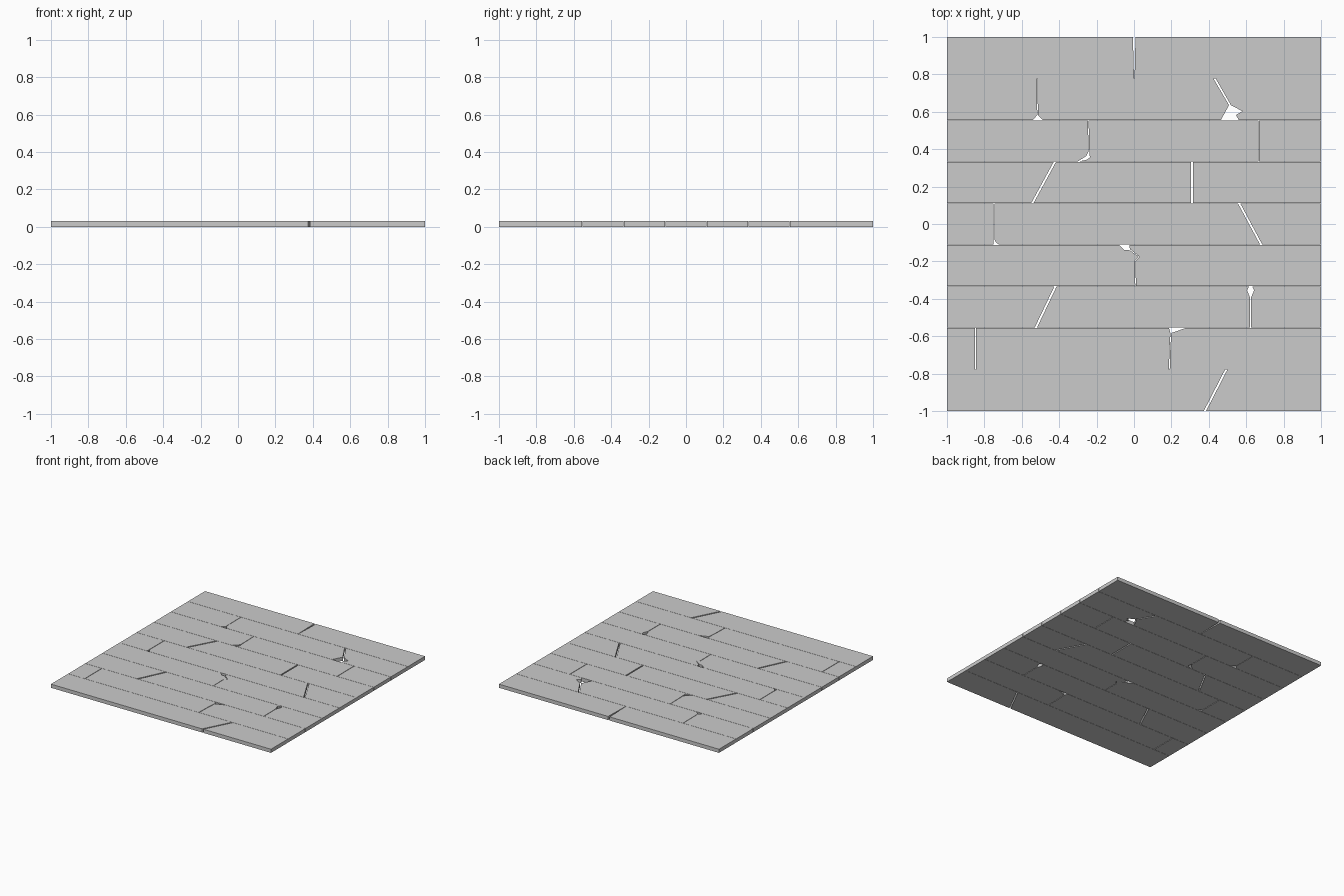
import bpy, bmesh

if "Cube" in bpy.data.objects:
    bpy.data.objects.remove(bpy.data.objects["Cube"])

ROWS = 9
ROW_H = 2.0 / ROWS
THICK = 0.03
SEAM = 0.001      # half of the narrow gap between rows


def straight(x_top, x_bottom, gap=0.004):
    """Joint cut by one straight saw line: (left side, right side)."""
    h = gap / 2
    return ([(x_top - h, 0), (x_bottom - h, 1)],
            [(x_top + h, 0), (x_bottom + h, 1)])


def plank(name, outline):
    """Flat board extruded from an outline."""
    bm = bmesh.new()
    face = bm.faces.new([bm.verts.new((x, y, 0)) for x, y in outline])
    ext = bmesh.ops.extrude_face_region(bm, geom=[face])
    top = [v for v in ext["geom"] if isinstance(v, bmesh.types.BMVert)]
    bmesh.ops.translate(bm, vec=(0, 0, THICK), verts=top)
    bmesh.ops.recalc_face_normals(bm, faces=bm.faces)
    mesh = bpy.data.meshes.new(name)
    bm.to_mesh(mesh)
    bm.free()
    bpy.context.collection.objects.link(bpy.data.objects.new(name, mesh))


def add_row(row, *joints):
    """One row of boards; joint points are (x, fraction down the row)."""
    y_top = 1 - row * ROW_H - (SEAM if row else 0)
    y_bot = 1 - (row + 1) * ROW_H + (SEAM if row < ROWS - 1 else 0)

    def place(pts):
        return [(x, y_top + (y_bot - y_top) * t) for x, t in pts]

    left = [(-1, 0), (-1, 1)]
    for i, (a, b) in enumerate(list(joints) + [([(1, 0), (1, 1)], None)]):
        plank(f"plank_row{row + 1}_{i + 1}", place(left) + place(a)[::-1])
        left = b


# Row 1: tapered gap in the middle
add_row(0, ([(-0.006, 0), (0.0, 1)], [(0.008, 0), (0.003, 1)]))

# Row 2: small triangular chip, large broken hole
add_row(1,
        ([(-0.519, 0), (-0.517, 0.88), (-0.54, 1)],
         [(-0.516, 0), (-0.514, 0.88), (-0.488, 1)]),
        ([(0.425, 0), (0.508, 0.64), (0.465, 1)],
         [(0.437, 0), (0.518, 0.64), (0.58, 0.79), (0.545, 0.88), (0.56, 1)]))

# Row 3: curved chip at the foot of the left joint
add_row(2,
        ([(-0.246, 0), (-0.243, 0.76), (-0.256, 0.87), (-0.28, 0.94), (-0.3, 1)],
         [(-0.243, 0), (-0.239, 0.76), (-0.236, 0.9), (-0.25, 0.955), (-0.295, 1)]),
        straight(0.667, 0.667))

# Row 4
add_row(3, straight(-0.423, -0.543, 0.012), straight(0.311, 0.311, 0.01))

# Row 5: tiny corner chip
add_row(4,
        ([(-0.75, 0), (-0.75, 1)],
         [(-0.746, 0), (-0.746, 0.87), (-0.739, 0.94), (-0.722, 1)]),
        straight(0.562, 0.68, 0.012))

# Row 6: crooked crack opening into a chip
add_row(5,
        ([(-0.08, 0), (-0.052, 0.12), (-0.022, 0.13), (0.026, 0.29),
          (0.004, 0.39), (0.007, 1)],
         [(-0.025, 0), (-0.022, 0.1), (0.03, 0.29),
          (0.008, 0.39), (0.01, 1)]))

# Row 7: kite-shaped hole at the head of the right joint
add_row(6, straight(-0.42, -0.525, 0.012),
        ([(0.615, 0), (0.605, 0.09), (0.621, 0.28), (0.621, 1)],
         [(0.632, 0), (0.642, 0.09), (0.625, 0.28), (0.625, 1)]))

# Row 8: wedge chip at the head of the right joint
add_row(7, straight(-0.848, -0.848),
        ([(0.187, 0), (0.195, 0.12), (0.19, 0.5), (0.187, 1)],
         [(0.275, 0), (0.2, 0.12), (0.194, 0.5), (0.191, 1)]))

# Row 9
add_row(8, straight(0.493, 0.379, 0.012))
